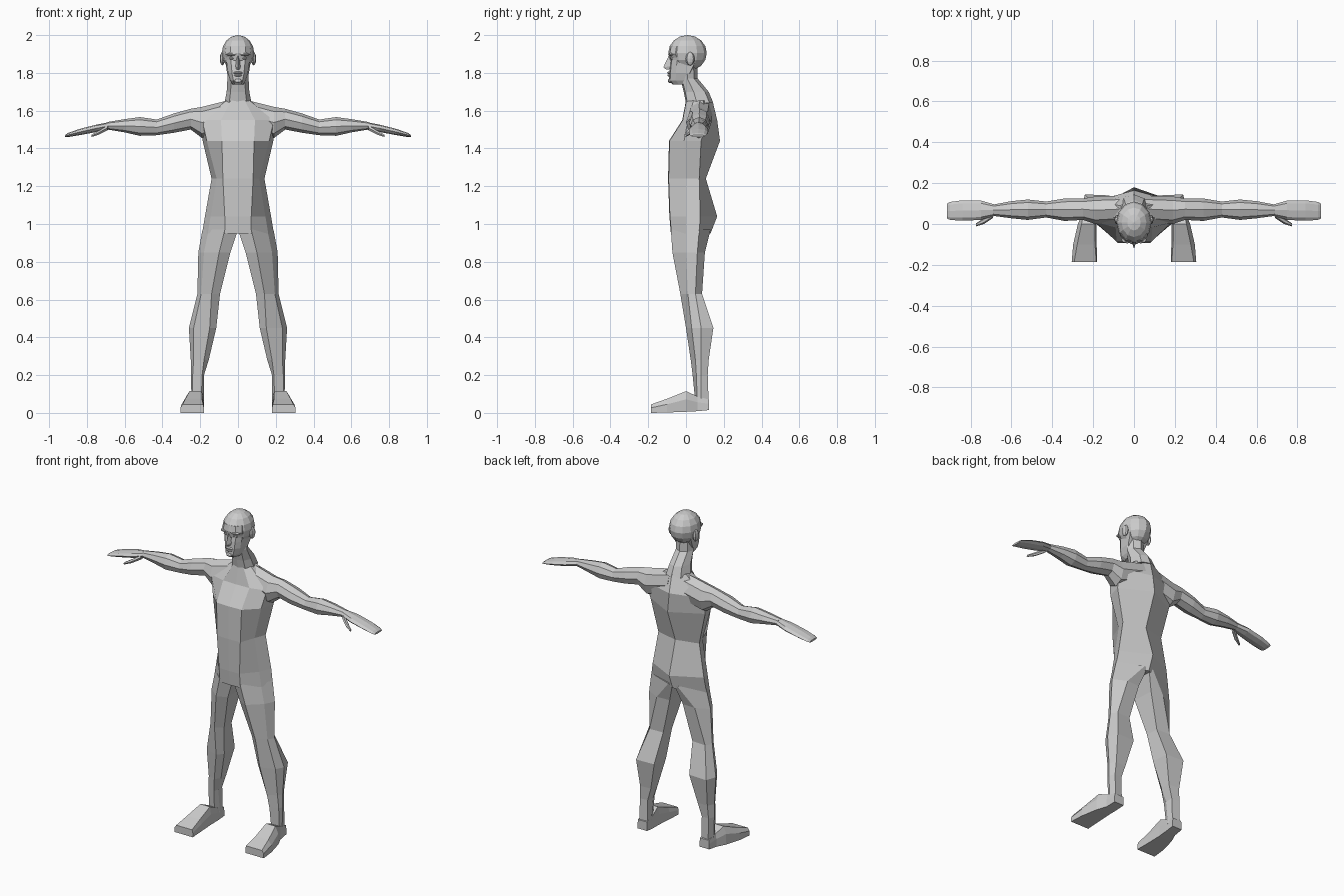
import bpy, bmesh, math
from mathutils import Vector

grey = bpy.data.materials.new("plain_grey")
grey.diffuse_color = (0.6, 0.6, 0.6, 1)


def finish(name, bm):
    bmesh.ops.recalc_face_normals(bm, faces=bm.faces)
    me = bpy.data.meshes.new(name)
    bm.to_mesh(me)
    bm.free()
    me.materials.append(grey)
    ob = bpy.data.objects.new(name, me)
    bpy.context.collection.objects.link(ob)
    return ob


def mirror(ob):
    ob.modifiers.new("mirror", 'MIRROR').use_axis[0] = True
    return ob


def loft(name, rings):
    """Skin a list of equal-length closed rings and cap both ends."""
    bm = bmesh.new()
    vs = [[bm.verts.new(p) for p in r] for r in rings]
    n = len(vs[0])
    for a, b in zip(vs, vs[1:]):
        for i in range(n):
            j = (i + 1) % n
            bm.faces.new((a[i], a[j], b[j], b[i]))
    bm.faces.new(vs[0])
    bm.faces.new(vs[-1])
    return finish(name, bm)


def both_sides(half):
    """Close a half ring (centre front to centre back) by reflection."""
    return half + [(-x, y, z) for x, y, z in reversed(half[1:-1])]


def oval(x, zlo, zhi, ylo, yhi, n=8):
    """Ring in the yz plane for parts running along x."""
    cy, cz, ry, rz = (ylo + yhi) / 2, (zlo + zhi) / 2, (yhi - ylo) / 2, (zhi - zlo) / 2
    return [(x, cy + ry * math.cos(t * math.tau / n), cz + rz * math.sin(t * math.tau / n)) for t in range(n)]


def ball(name, centre, radii, seg=12, rings=8):
    bm = bmesh.new()
    bmesh.ops.create_uvsphere(bm, u_segments=seg, v_segments=rings, radius=1)
    for v in bm.verts:
        v.co = Vector([c + r * p for c, r, p in zip(centre, radii, v.co)])
    return finish(name, bm)


# Torso: z, front x, front y, side front x, its y, side back x, its y, spine y
torso = [
    (1.655, .035, .0, .06, .04, .065, .09, .14),
    (1.55, .09, -.02, .19, .01, .2, .11, .165),
    (1.44, .085, -.09, .165, -.01, .187, .08, .18),
    (1.24, .08, -.095, .113, 0, .14, .07, .105),
    (1.04, .07, -.088, .145, 0, .175, .075, .165),
    (.95, .07, -.08, .16, 0, .19, .07, .13),
]
loft("torso", [both_sides([(0, yf, z), (xf, yf + .003, z), (wf, ym, z), (w, ys, z), (0, yb, z)])
               for z, xf, yf, wf, ym, w, ys, yb in torso])

# Legs: z, inner x, front x, front y, side front x, its y, outer x, its y, back x, back y
leg = [
    (.97, .0, .07, -.08, .155, 0, .188, .07, .03, .13),
    (.85, .04, .10, -.072, .18, 0, .21, .06, .13, .10),
    (.63, .095, .14, -.03, .195, .01, .215, .05, .19, .085),
    (.45, .115, .15, .0, .235, .03, .26, .08, .24, .145),
    (.28, .155, .18, .025, .235, .05, .25, .08, .23, .12),
    (.20, .18, .19, .035, .24, .055, .25, .08, .235, .115),
    (.05, .18, .195, .05, .24, .06, .245, .08, .235, .12),
]
mirror(loft("leg", [[(xi, yf + .03, z), (xf, yf, z), (wf, ym, z), (w, ys, z), (xb, yb, z), (xi + .005, yb - .005, z)]
                    for z, xi, xf, yf, wf, ym, w, ys, xb, yb in leg]))

# Feet: y, inner x, outer x, sole z, top z, top inset
foot = [
    (-.185, .18, .305, 0, .045, .012),
    (-.10, .183, .298, .002, .075, .02),
    (.0, .185, .275, .006, .115, .018),
    (.06, .182, .25, .009, .088, .005),
    (.123, .18, .245, .015, .07, .003),
]
mirror(loft("foot", [[(a, y, lo), (b, y, lo), (b, y, lo + (hi - lo) * .6), (b - t, y, hi),
                      (a + t * .4, y, hi), (a, y, lo + (hi - lo) * .6)]
                     for y, a, b, lo, hi, t in foot]))

# Arms: x, low z, high z, front y, back y
arm = [
    (.03, 1.50, 1.66, .01, .14),
    (.19, 1.455, 1.62, .0, .135),
    (.25, 1.50, 1.61, .02, .125),
    (.34, 1.483, 1.585, .015, .125),
    (.43, 1.47, 1.553, .032, .11),
    (.52, 1.467, 1.566, .02, .12),
    (.60, 1.485, 1.555, .028, .112),
    (.69, 1.50, 1.54, .04, .095),
]
mirror(loft("arm", [oval(*r) for r in arm]))

# Hands: flat, sloping down to the fingertips
hand = [
    (.68, 1.50, 1.54, .04, .095),
    (.75, 1.487, 1.526, .02, .115),
    (.84, 1.47, 1.503, .016, .116),
    (.90, 1.46, 1.482, .02, .108),
    (.915, 1.46, 1.472, .026, .10),
]
mirror(loft("hand", [oval(*r) for r in hand]))
mirror(loft("thumb", [oval(.69, 1.495, 1.525, .03, .06, 6), oval(.735, 1.472, 1.497, .0, .03, 6),
                      oval(.775, 1.46, 1.474, -.012, .002, 6)]))

# Neck: z, half width, front y, back y
neck = [(1.64, .072, .0, .145), (1.70, .06, -.012, .12), (1.77, .056, -.03, .062), (1.86, .058, -.03, .06)]
loft("neck", [both_sides([(0, a, z), (w * .65, a + .008, z), (w, a * .6 + b * .4, z), (w * .7, b - .02, z), (0, b, z)])
              for z, w, a, b in neck])

# Head: rounded skull with a jaw and face block below
ball("skull", (0, .008, 1.905), (.086, .102, .095))
face = [(1.738, .03, -.07, .0), (1.76, .044, -.09, .0), (1.80, .058, -.088, .02), (1.84, .064, -.085, .04),
        (1.875, .07, -.08, .05), (1.90, .076, -.092, .04), (1.94, .07, -.085, .03)]
loft("face", [both_sides([(0, a, z), (w * .55, a + .006, z), (w * .9, a + .035, z), (w, b, z), (0, b + .01, z)])
              for z, w, a, b in face])

# Facial features
loft("nose", [[(-.008, -.078, 1.89), (0, -.092, 1.89), (.008, -.078, 1.89)],
              [(-.014, -.08, 1.835), (0, -.12, 1.83), (.014, -.08, 1.835)],
              [(-.012, -.08, 1.82), (0, -.105, 1.818), (.012, -.08, 1.82)]])
ball("upper_lip", (0, -.088, 1.80), (.025, .012, .007), 8, 6)
ball("lower_lip", (0, -.087, 1.787), (.021, .012, .007), 8, 6)
ball("chin", (0, -.082, 1.758), (.022, .014, .013), 8, 6)
mirror(ball("brow", (.033, -.077, 1.898), (.03, .018, .008), 8, 6))
mirror(ball("eye", (.032, -.07, 1.878), (.015, .014, .009), 8, 6))
mirror(ball("ear", (.083, .022, 1.875), (.013, .024, .036), 8, 6))
